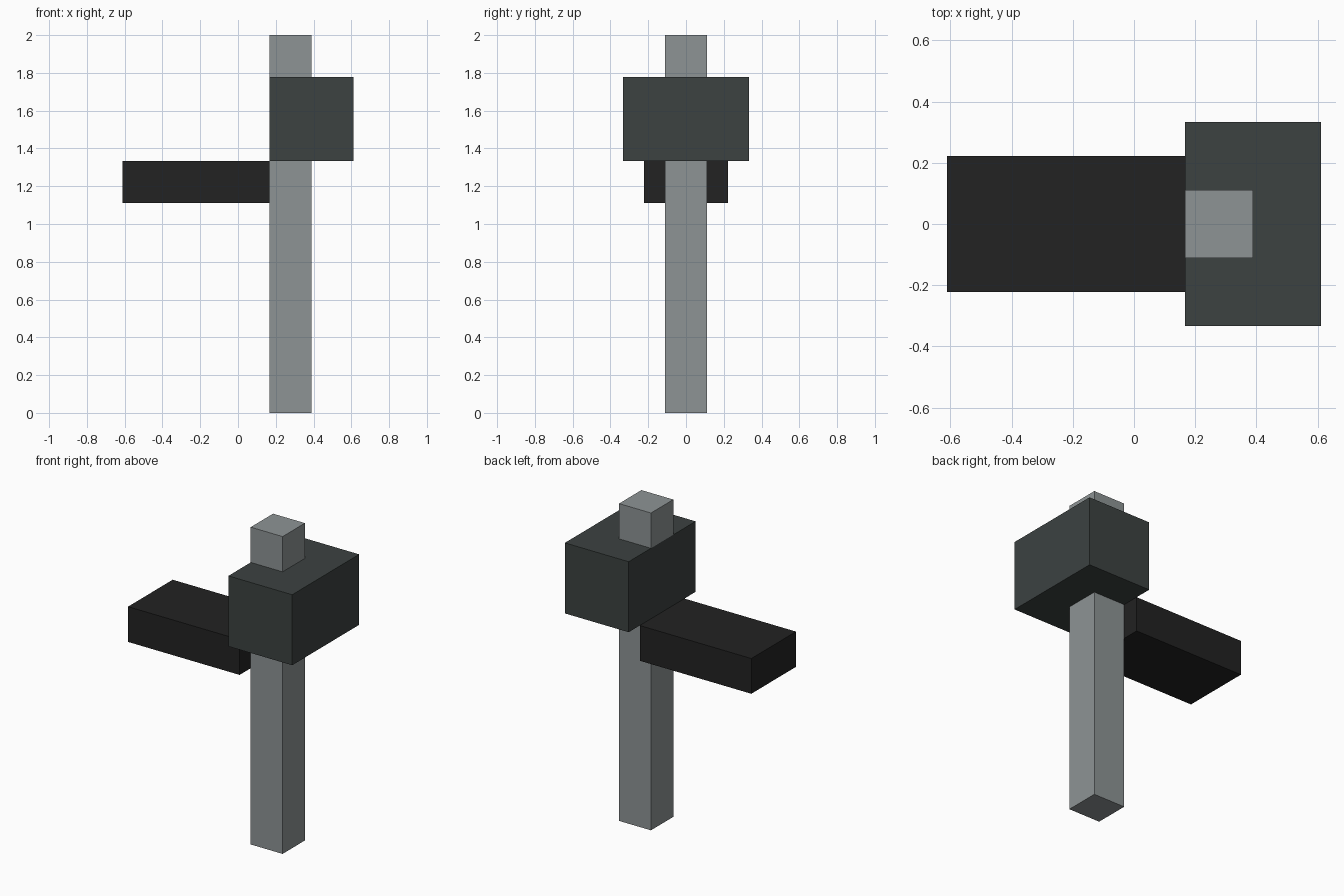
import bpy

if "Cube" in bpy.data.objects:
    bpy.data.objects.remove(bpy.data.objects["Cube"])

U = 1 / 9  # module size shared by every part


def material(name, rgb):
    m = bpy.data.materials.new(name)
    m.diffuse_color = (*rgb, 1)
    m.use_nodes = True
    m.node_tree.nodes["Principled BSDF"].inputs["Base Color"].default_value = m.diffuse_color
    return m


def box(name, x, y_half, z, mat):
    """Box from x and z ranges and a half depth, all in modules."""
    bpy.ops.mesh.primitive_cube_add(
        size=1, location=(sum(x) / 2 * U, 0, sum(z) / 2 * U))
    ob = bpy.context.object
    ob.name = name
    ob.scale = ((x[1] - x[0]) * U, 2 * y_half * U, (z[1] - z[0]) * U)
    bpy.ops.object.transform_apply(location=False, rotation=False, scale=True)
    ob.data.materials.append(mat)


steel = material("light grey", (0.27, 0.296, 0.30))
slate = material("dark slate", (0.045, 0.054, 0.053))
black = material("near black", (0.016, 0.016, 0.016))

# Square post, in two lengths so it meets the block without coplanar sides
box("lower_post", (1.5, 3.5), 1, (0, 12), steel)
box("upper_post", (1.5, 3.5), 1, (16, 18), steel)

# Heavy block around the post
box("block", (1.5, 5.5), 3, (12, 16), slate)

# Flat arm reaching out to the left
box("arm", (-5.5, 1.5), 2, (10, 12), black)
